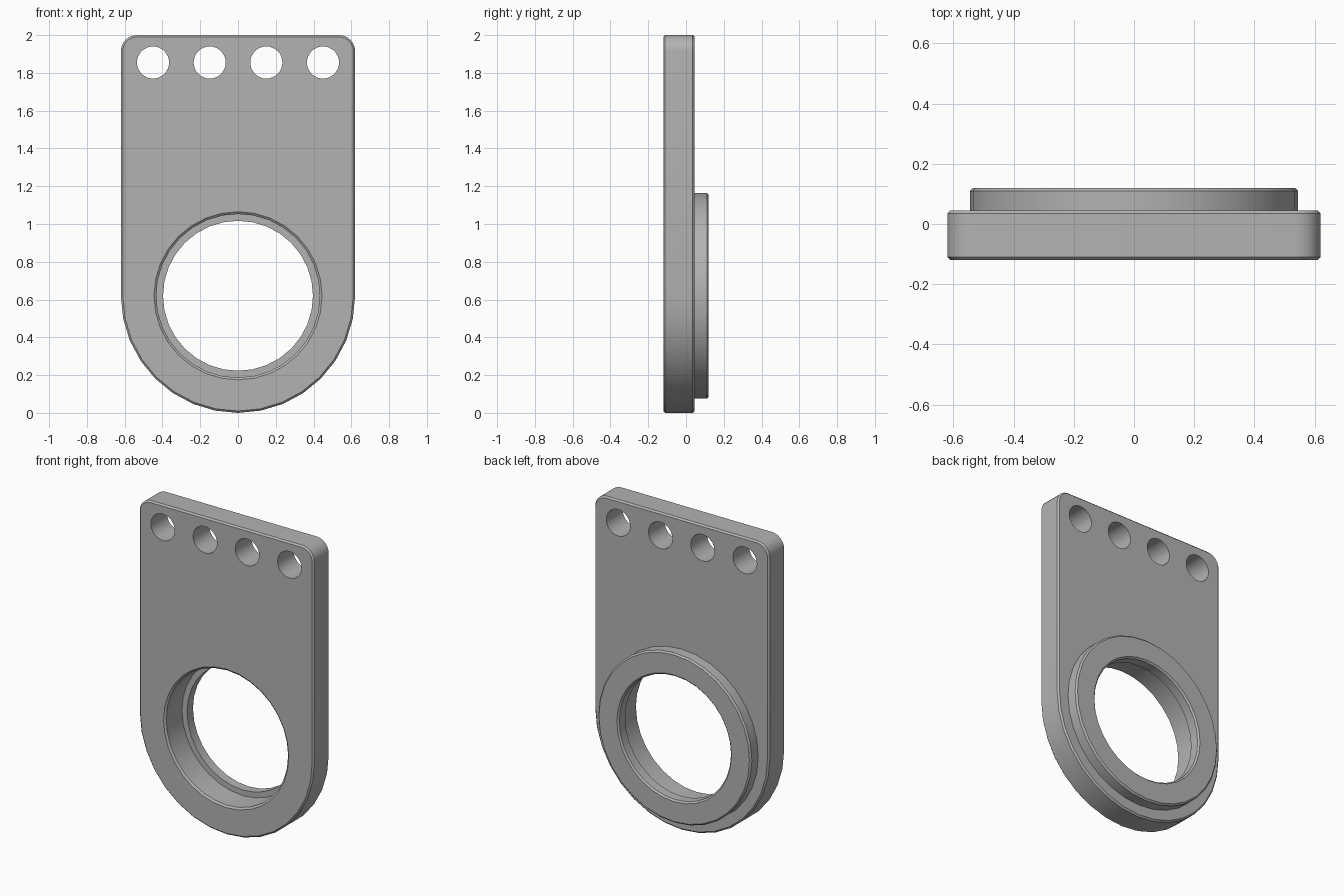
import bpy
import bmesh
from math import cos, sin, pi, radians

if "Cube" in bpy.data.objects:
    bpy.data.objects.remove(bpy.data.objects["Cube"], do_unlink=True)

SEGMENTS = 32
HALF_W, HEIGHT, CORNER = 0.62, 2.0, 0.085
FRONT, PLATE_BACK, BOSS_BACK = -0.12, 0.045, 0.12
CHAMFER = 0.01

metal = bpy.data.materials.new("grey metal")
metal.use_nodes = True
grey = (0.45, 0.45, 0.45, 1)
metal.diffuse_color = grey
metal.node_tree.nodes["Principled BSDF"].inputs["Base Color"].default_value = grey


def arc(cx, cz, r, start, end, steps):
    angles = [start + (end - start) * i / steps for i in range(steps + 1)]
    return [(cx + r * cos(a), cz + r * sin(a)) for a in angles]


def loft(name, layers):
    """Solid skinned through matching outlines, each given as (y, points)."""
    bm = bmesh.new()
    rings = [[bm.verts.new((x, y, z)) for x, z in pts] for y, pts in layers]
    count = len(rings[0])
    for a, b in zip(rings, rings[1:]):
        for i in range(count):
            j = (i + 1) % count
            bm.faces.new((a[i], a[j], b[j], b[i]))
    bm.faces.new(rings[0])
    bm.faces.new(rings[-1])
    bmesh.ops.recalc_face_normals(bm, faces=bm.faces)
    mesh = bpy.data.meshes.new(name)
    bm.to_mesh(mesh)
    bm.free()
    mesh.materials.append(metal)
    obj = bpy.data.objects.new(name, mesh)
    bpy.context.collection.objects.link(obj)
    return obj


def turned(name, x, z, profile):
    """Round solid along y from (y, radius) pairs."""
    return loft(name, [(y, arc(x, z, r, 0, 2 * pi, SEGMENTS)[:-1]) for y, r in profile])


def outline(inset):
    """Plate silhouette: round bottom, two small round top corners."""
    w, r = HALF_W - inset, CORNER - inset
    cx, cz = HALF_W - CORNER, HEIGHT - CORNER
    return (arc(0, HALF_W, w, pi, 2 * pi, SEGMENTS // 2)
            + arc(cx, cz, r, 0, pi / 2, 8)
            + arc(-cx, cz, r, pi / 2, pi, 8))


def combine(target, tool, operation):
    mod = target.modifiers.new(operation.lower(), "BOOLEAN")
    mod.operation, mod.solver, mod.object = operation, "EXACT", tool
    bpy.context.view_layer.objects.active = target
    bpy.ops.object.modifier_apply(modifier=mod.name)
    bpy.data.objects.remove(tool, do_unlink=True)


# Chamfered mounting plate
plate = loft("mounting_plate", [
    (FRONT, outline(CHAMFER)), (FRONT + CHAMFER, outline(0)),
    (PLATE_BACK - CHAMFER, outline(0)), (PLATE_BACK, outline(CHAMFER))])

# Raised round collar on the back
collar = turned("collar", 0, HALF_W, [
    (-0.05, 0.545), (BOSS_BACK - CHAMFER, 0.545), (BOSS_BACK, 0.535)])
combine(plate, collar, "UNION")

# Stepped bore with chamfered mouths
bore = turned("bore_cutter", 0, HALF_W, [
    (FRONT - 0.05, 0.445), (FRONT, 0.445), (FRONT + CHAMFER, 0.433),
    (0.05, 0.433), (0.05, 0.397), (BOSS_BACK - CHAMFER, 0.397),
    (BOSS_BACK, 0.407), (BOSS_BACK + 0.05, 0.407)])
combine(plate, bore, "DIFFERENCE")

# Row of fixing holes
for x in (-0.45, -0.15, 0.15, 0.45):
    hole = turned("hole_cutter", x, 1.855, [(-0.3, 0.085), (0.3, 0.085)])
    combine(plate, hole, "DIFFERENCE")

# Smooth walls, sharp edges
bpy.ops.object.select_all(action="DESELECT")
plate.select_set(True)
bpy.context.view_layer.objects.active = plate
bpy.ops.object.shade_smooth_by_angle(angle=radians(30))
